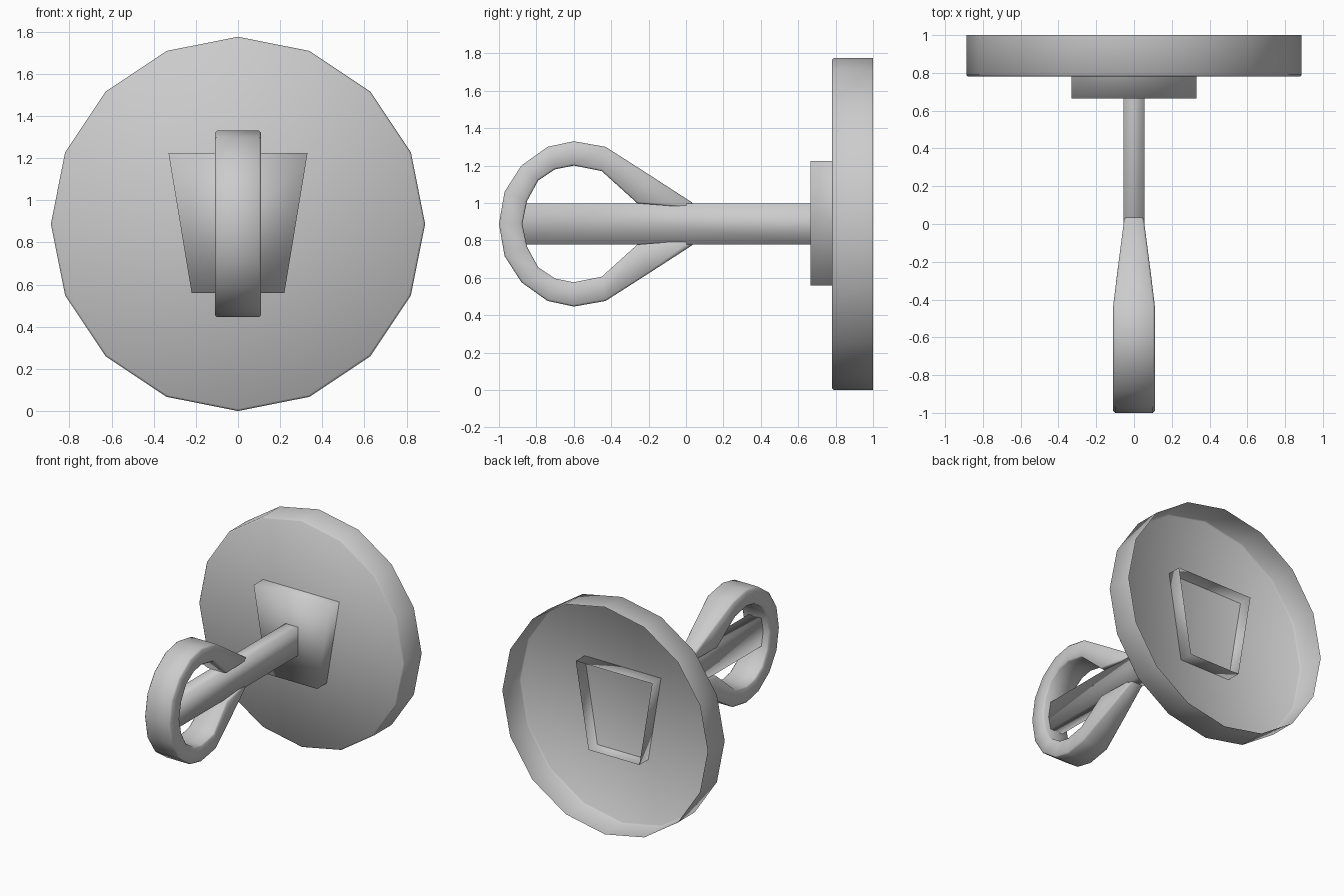
import bpy
import bmesh
from math import cos, sin, pi

if "Cube" in bpy.data.objects:
    bpy.data.objects.remove(bpy.data.objects["Cube"], do_unlink=True)

CENTRE = 0.888
RADIUS = 0.888

GREY = (0.6, 0.6, 0.6, 1)
grey = bpy.data.materials.new("plain grey")
grey.use_nodes = True
grey.diffuse_color = GREY
grey.node_tree.nodes["Principled BSDF"].inputs["Base Color"].default_value = GREY


def loft(name, rings, closed=False):
    """Join matching rings with quads; a closed loft wraps, an open one gets a front cap."""
    bm = bmesh.new()
    loops = [[bm.verts.new(p) for p in ring] for ring in rings]
    pairs = list(zip(loops, loops[1:]))
    if closed:
        pairs.append((loops[-1], loops[0]))
    for a, b in pairs:
        for i in range(len(a)):
            j = (i + 1) % len(a)
            bm.faces.new((a[i], a[j], b[j], b[i]))
    if closed:
        bmesh.ops.recalc_face_normals(bm, faces=bm.faces)
    else:
        bm.faces.new(loops[-1])
    mesh = bpy.data.meshes.new(name)
    bm.to_mesh(mesh)
    bm.free()
    mesh.materials.append(grey)
    mesh.shade_smooth()
    obj = bpy.data.objects.new(name, mesh)
    bpy.context.collection.objects.link(obj)
    return obj


def circle(radius, y, sides=16):
    angles = [2 * pi * i / sides for i in range(sides)]
    return [(radius * cos(a), y, CENTRE + radius * sin(a)) for a in angles]


def section(outline, y):
    return [(x, y, z) for x, z in outline]


# Round shell, open at the back, with a small chamfer at the front
loft("round_disc", [circle(RADIUS, 1), circle(RADIUS, 0.79), circle(RADIUS - 0.01, 0.78)])

# Tapered box through the disc, open at the back
trapezoid = [(-0.22, 0.56), (0.22, 0.56), (0.33, 1.225), (-0.33, 1.225)]
loft("mounting_plate", [section(trapezoid, 0.89), section(trapezoid, 0.665)])

# Straight flat-sided shaft
low, high = CENTRE - 0.11, CENTRE + 0.11
bar = [(-0.055, low), (0.055, low), (0.055, high), (-0.055, high)]
loft("shaft", [section(bar, 0.665), section(bar, -0.88)])


# Teardrop loop: outer and inner points (y, height above the shaft axis)
def half_width(y):
    return 0.11 - 0.06 * min(max((y + 0.42) / 0.46, 0), 1)


upper = [
    ((0.04, 0.11), (0.0, 0.09)),
    ((-0.2, 0.265), (-0.26, 0.11)),
    ((-0.43, 0.412), (-0.45, 0.282)),
    ((-0.6, 0.442), (-0.6, 0.312)),
    ((-0.74, 0.412), (-0.7, 0.292)),
    ((-0.88, 0.312), (-0.79, 0.232)),
    ((-0.97, 0.172), (-0.85, 0.122)),
]
nose = [((-1, 0), (-0.875, 0))]
lower = [tuple((y, -h) for y, h in pair) for pair in reversed(upper)]

rings = []
for (oy, oh), (iy, ih) in upper + nose + lower:
    wo, wi = half_width(oy), half_width(iy)
    rings.append([(-wo, oy, CENTRE + oh), (wo, oy, CENTRE + oh),
                  (wi, iy, CENTRE + ih), (-wi, iy, CENTRE + ih)])
handle = loft("handle_loop", rings, closed=True)
bevel = handle.modifiers.new("soft_edges", "BEVEL")
bevel.width = 0.01
bevel.segments = 1
bevel.limit_method = "ANGLE"
bevel.angle_limit = 0.9
bevel.use_clamp_overlap = False
